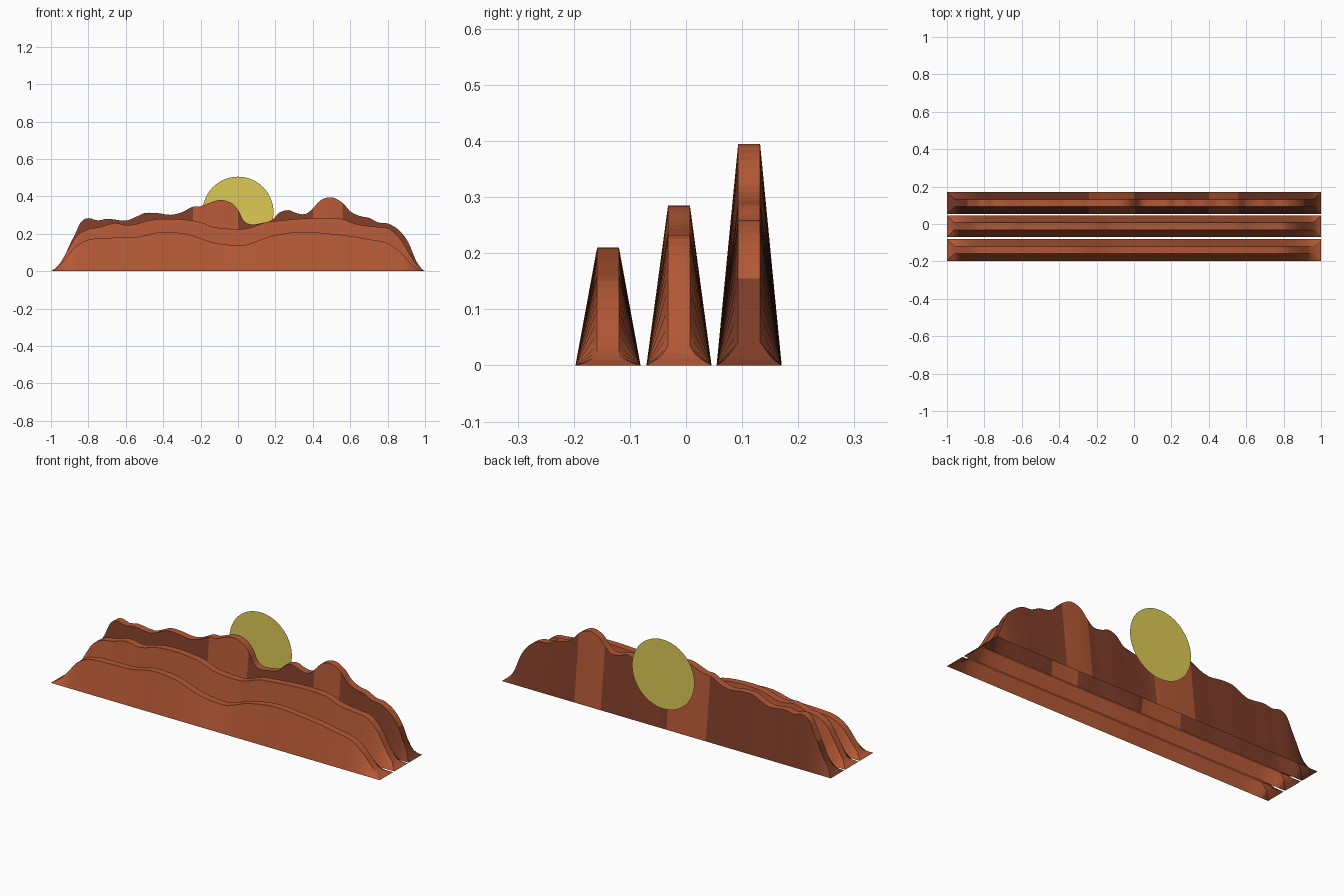
import bpy, bmesh, math

if "Cube" in bpy.data.objects:
    bpy.data.objects.remove(bpy.data.objects["Cube"])


def material(name, rgb):
    m = bpy.data.materials.new(name)
    m.diffuse_color = (*rgb, 1)
    m.use_nodes = True
    m.node_tree.nodes["Principled BSDF"].inputs["Base Color"].default_value = m.diffuse_color
    return m


CLAY = material("orange clay", (0.45, 0.097, 0.036))
SHADE = material("dark clay", (0.205, 0.046, 0.021))
SUN = material("sun yellow", (0.72, 0.60, 0.09))

BASE_HALF, TOP_HALF = 0.058, 0.0195


def smooth_line(pts, steps=3):
    """Catmull-Rom heights between the given ridge points."""
    out = []
    for i in range(len(pts) - 1):
        p1, p2 = pts[i], pts[i + 1]
        p0, p3 = pts[max(i - 1, 0)], pts[min(i + 2, len(pts) - 1)]
        m1 = (p2[1] - p0[1]) / (p2[0] - p0[0])
        m2 = (p3[1] - p1[1]) / (p3[0] - p1[0])
        h = p2[0] - p1[0]
        for k in range(steps):
            t = k / steps
            z = ((2*t**3 - 3*t**2 + 1) * p1[1] + (t**3 - 2*t**2 + t) * h * m1
                 + (3*t**2 - 2*t**3) * p2[1] + (t**3 - t**2) * h * m2)
            out.append((p1[0] + h * t, max(z, 0)))
    return out + [pts[-1]]


def finish(name, bm, mats):
    me = bpy.data.meshes.new(name)
    bm.to_mesh(me)
    bm.free()
    for m in mats:
        me.materials.append(m)
    ob = bpy.data.objects.new(name, me)
    bpy.context.collection.objects.link(ob)


def ridge(name, y, pts, bands=None):
    """Hollow ridge, open below: sloping sides and a narrow crest strip."""
    line = smooth_line(pts)
    bm = bmesh.new()
    cols = []
    for i, (x, z) in enumerate(line):
        base = [bm.verts.new((x, y + s * BASE_HALF, 0)) for s in (-1, 1)]
        if i in (0, len(line) - 1):
            crest = base
        else:
            # crest flares out to the base at both ends
            f = min(1, (1 - abs(x)) / 0.04)
            w = BASE_HALF + (TOP_HALF - BASE_HALF) * f
            crest = [bm.verts.new((x, y + s * w, max(z, 0.002))) for s in (-1, 1)]
        cols.append((base[0], crest[0], crest[1], base[1]))
    for a, b in zip(cols, cols[1:]):
        xm = (a[0].co.x + b[0].co.x) / 2
        for k in range(3):
            loop = list(dict.fromkeys((a[k], b[k], b[k + 1], a[k + 1])))
            if len(loop) < 3:
                continue
            f = bm.faces.new(loop)
            if bands:
                if k == 1:
                    dark = max(v.co.z for v in loop) < 0.165
                else:
                    dark = not any(lo < xm < hi for lo, hi in bands)
                f.material_index = int(dark)
    bm.normal_update()
    finish(name, bm, [CLAY, SHADE] if bands else [CLAY])


# Low front ridge
ridge("front_ridge", -0.139, [
    (-1, 0), (-.96, .025), (-.92, .07), (-.87, .13), (-.8, .168), (-.69, .178),
    (-.53, .184), (-.42, .208), (-.28, .2), (-.2, .175), (-.12, .15), (0, .137),
    (.06, .145), (.17, .185), (.33, .21), (.49, .2), (.6, .188), (.7, .17),
    (.8, .15), (.87, .1), (.93, .035), (.97, .01), (1, 0)])

# Middle ridge
ridge("middle_ridge", -0.0125, [
    (-1, 0), (-.96, .03), (-.9, .13), (-.86, .19), (-.8, .225), (-.74, .235),
    (-.66, .257), (-.58, .245), (-.47, .272), (-.39, .28), (-.28, .275), (-.2, .262),
    (-.13, .235), (0, .225), (.06, .23), (.15, .262), (.22, .27), (.33, .28),
    (.44, .285), (.55, .28), (.64, .25), (.75, .236), (.81, .225), (.87, .17),
    (.93, .07), (.97, .02), (1, 0)])

# Tall back ridge, dark with two light bands
ridge("back_ridge", 0.1125, [
    (-1, 0), (-.97, .02), (-.93, .075), (-.9, .14), (-.87, .2), (-.84, .262),
    (-.8, .283), (-.75, .271), (-.7, .28), (-.6, .27), (-.55, .288), (-.5, .31),
    (-.43, .31), (-.36, .301), (-.3, .315), (-.24, .345), (-.2, .347), (-.16, .362),
    (-.1, .38), (-.04, .367), (0, .328), (.03, .27), (.07, .25), (.13, .258),
    (.18, .272), (.22, .312), (.27, .326), (.31, .311), (.36, .305), (.4, .335),
    (.44, .378), (.5, .395), (.56, .365), (.6, .32), (.65, .295), (.7, .285),
    (.75, .26), (.8, .255), (.86, .22), (.91, .155), (.95, .06), (.98, .015), (1, 0)],
    bands=[(-.24, 0), (.4, .56)])

# Flat sun disc behind the ridges
bm = bmesh.new()
n = 48
bm.faces.new([bm.verts.new((0.19 * math.cos(2 * math.pi * i / n), 0.197,
                            0.315 + 0.19 * math.sin(2 * math.pi * i / n)))
              for i in range(n)])
finish("sun_disc", bm, [SUN])
